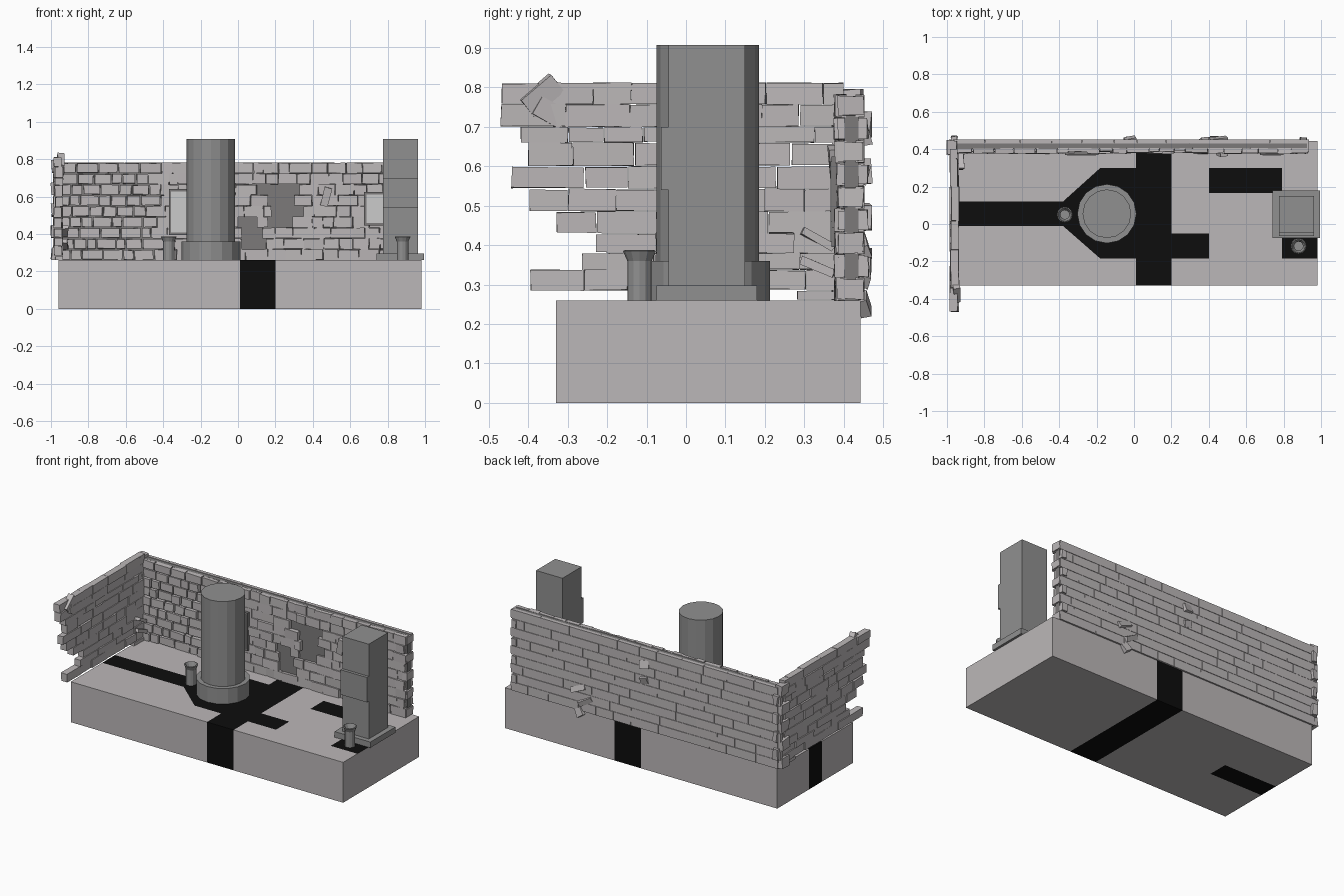
import bpy, bmesh, math, random
from mathutils import Vector, Euler

if "Cube" in bpy.data.objects:
    bpy.data.objects.remove(bpy.data.objects["Cube"])

random.seed(7)

def material(name, c):
    m = bpy.data.materials.new(name)
    m.diffuse_color = (*c, 1)
    m.use_nodes = True
    m.node_tree.nodes["Principled BSDF"].inputs["Base Color"].default_value = m.diffuse_color
    return m

STONE = material("stone", (0.50, 0.475, 0.48))
COLUMN = material("column_grey", (0.28, 0.28, 0.28))
DARK = material("dark_mortar", (0.20, 0.195, 0.195))
BLACK = material("black_path", (0.004, 0.004, 0.004))
PALE = material("pale_panel", (0.58, 0.58, 0.58))

def finish(name, bm, *mats):
    me = bpy.data.meshes.new(name)
    bm.to_mesh(me)
    bm.free()
    ob = bpy.data.objects.new(name, me)
    for m in mats:
        me.materials.append(m)
    bpy.context.collection.objects.link(ob)
    return ob

def add_box(bm, x, y, z, jitter=0.0, rot=(0, 0, 0)):
    c = Vector(((x[0]+x[1])/2, (y[0]+y[1])/2, (z[0]+z[1])/2))
    s = Vector((x[1]-x[0], y[1]-y[0], z[1]-z[0]))
    R = Euler(rot).to_matrix()
    for v in bmesh.ops.create_cube(bm, size=1)["verts"]:
        p = Vector(v.co[i]*s[i] + random.uniform(-jitter, jitter) for i in range(3))
        v.co = c + R @ p

def box(name, x, y, z, mat):
    bm = bmesh.new()
    add_box(bm, x, y, z)
    return finish(name, bm, mat)

def lathe(name, centre, profile, n, mat):
    bm = bmesh.new()
    vs = [bm.verts.new((r, 0, z)) for r, z in profile]
    es = [bm.edges.new(p) for p in zip(vs, vs[1:])]
    bmesh.ops.spin(bm, geom=vs+es, axis=(0, 0, 1), cent=(0, 0, 0), steps=n, angle=math.tau)
    bmesh.ops.remove_doubles(bm, verts=bm.verts, dist=1e-4)
    bmesh.ops.recalc_face_normals(bm, faces=bm.faces)
    bmesh.ops.translate(bm, verts=bm.verts, vec=(*centre, 0))
    return finish(name, bm, mat)

# Base block, cut along the path outlines so path faces can be black
def is_path(c, n):
    x, y = c.x, c.y
    if 0.01 < x < 0.20:
        return True
    if -0.01 < y < 0.12 and x < (-0.38 if n.z > -0.5 else -0.58):
        return True
    if n.z < 0.5:
        return False
    if -0.38 < x < 0.01:
        return y < min(0.30, 0.12+(x+0.38)*0.9) and y > max(-0.185, -0.01-(x+0.38)*0.875)
    return ((0.2 < x < 0.4 and -0.185 < y < -0.05) or (0.4 < x < 0.79 and 0.165 < y < 0.30)
            or (x > 0.79 and -0.185 < y < -0.07))

bm = bmesh.new()
add_box(bm, (-0.96, 0.98), (-0.33, 0.443), (0, 0.26))
cuts = [((x, 0, 0), (1, 0, 0)) for x in (-0.58, -0.38, 0.01, 0.20, 0.40, 0.79)]
cuts += [((0, y, 0), (0, 1, 0)) for y in (-0.185, -0.07, -0.05, -0.01, 0.12, 0.165, 0.30)]
cuts += [((-0.38, 0.12, 0), (-0.9, 1, 0)), ((-0.38, -0.01, 0), (0.875, 1, 0))]
for co, no in cuts:
    bmesh.ops.bisect_plane(bm, geom=bm.verts[:]+bm.edges[:]+bm.faces[:], plane_co=co, plane_no=no)
bm.normal_update()
for f in bm.faces:
    f.material_index = int(is_path(f.calc_center_median(), f.normal))
finish("base", bm, STONE, BLACK)

# Round column and its drum
lathe("round_column", (-0.145, 0.055), [(0, 0.26), (0.158, 0.26), (0.158, 0.36), (0.13, 0.36),
      (0.13, 0.907), (0, 0.907)], 16, COLUMN)

# Square column with plinth and front panel
box("square_plinth", (0.74, 0.995), (-0.075, 0.18), (0.26, 0.297), COLUMN)
box("square_column", (0.775, 0.963), (-0.045, 0.15), (0.297, 0.907), COLUMN)
box("column_panel", (0.775, 0.963), (-0.064, -0.045), (0.54, 0.70), COLUMN)

# Flared urns, hollow at the top
for i, c in enumerate([(-0.37, 0.05), (0.88, -0.118)]):
    lathe(f"urn_{i+1}", c, [(0, 0.26), (0.031, 0.26), (0.031, 0.36), (0.042, 0.385), (0.036, 0.388),
          (0.024, 0.36), (0.024, 0.30), (0, 0.30)], 12, COLUMN)

# Framed pictures on the back wall
for i, (x0, x1, z0, z1) in enumerate([(-0.37, -0.19, 0.395, 0.64), (0.675, 0.80, 0.445, 0.625)]):
    box(f"picture_frame_{i+1}", (x0, x1), (0.369, 0.39), (z0, z1), DARK)
    box(f"picture_panel_{i+1}", (x0+0.013, x1-0.013), (0.366, 0.38), (z0+0.013, z1-0.013), PALE)

def split(a, b, lo, hi):
    """Cut the span a..b into random brick lengths."""
    out = [a]
    while b - out[-1] > hi:
        out.append(out[-1] + random.uniform(lo, hi))
    if b - out[-1] < lo*0.5 and len(out) > 1:
        out.pop()
    return list(zip(out, out[1:] + [b]))

# Back wall: dark core, broken facing bricks in front, regular bricks behind
box("back_wall_core", (-0.97, 0.925), (0.402, 0.437), (0.26, 0.778), DARK)
ROWS, Z0, H = 9, 0.26, 0.058
holes = {1: [(0.02, 0.15)], 2: [(0.02, 0.13)], 3: [(0.0, 0.10), (0.16, 0.29)], 4: [(0.18, 0.35)],
         5: [(0.16, 0.30)], 6: [(0.10, 0.33)]}
front, back = bmesh.new(), bmesh.new()
for r in range(ROWS):
    z = (Z0+r*H, Z0+(r+1)*H)
    end = 0.93 - 0.012*(r % 2)
    start = -0.955
    for h0, h1 in holes.get(r, []) + [(end, end)]:
        for a, b in split(start, h0, 0.05, 0.12):
            g = 0.004 if a < -0.5 else 0.0012
            d = random.uniform(0.376, 0.389)
            add_box(front, (a+g, b-g), (d, 0.405), (z[0]+g, z[1]-g), 0.0025)
        start = h1
    for a, b in split(-0.97-0.02*(r % 2), end, 0.12, 0.22):
        add_box(back, (a+0.001, b-0.001), (0.43, 0.452), (z[0]+0.001, z[1]-0.001), 0.0005)
    # End quoins and corner blocks
    add_box(front, (end-0.03, end+0.004), (0.385, 0.45+0.012*(r % 2)), (z[0]+0.004, z[1]-0.004), 0.003)
    o = 0.022*(r % 2)
    add_box(front, (-0.998+o, -0.945), (0.37, 0.447+o), (z[0]+0.004, z[1]+0.012), 0.005)
finish("back_wall_front_bricks", front, STONE)
finish("back_wall_rear_bricks", back, STONE)

# Left wall: ragged open-jointed courses (bottom z, top z, ragged front end)
courses = [(0.26, 0.285, 0.28), (0.285, 0.338, -0.395), (0.338, 0.38, -0.265), (0.38, 0.43, -0.23),
           (0.43, 0.485, -0.33), (0.485, 0.543, -0.40), (0.543, 0.60, -0.445), (0.60, 0.66, -0.40),
           (0.66, 0.70, -0.42), (0.70, 0.757, -0.47), (0.757, 0.812, -0.47)]
bm = bmesh.new()
for z0, z1, y0 in courses:
    for a, b in split(y0, 0.40, 0.09, 0.19):
        g = random.choice((0.0005, 0.0005, 0.0025))
        d = random.uniform(-0.006, 0.003)
        add_box(bm, (-0.98+d, -0.938+d), (a+g, b-g), (z0+g, z1-g), 0.0015)
finish("left_wall_bricks", bm, STONE)

# Loose tilted bricks: in the left wall end, the corner and poking through the back
bm = bmesh.new()
for x, y, z, s, rot in [
        (-0.95, -0.365, 0.78, (0.035, 0.10, 0.055), (0.7, 0.1, 0.1)),
        (-0.95, -0.345, 0.735, (0.03, 0.08, 0.05), (-0.5, 0, 0.2)),
        (-0.93, 0.335, 0.415, (0.04, 0.09, 0.02), (-0.5, 0, 0.1)),
        (-0.93, 0.335, 0.345, (0.04, 0.09, 0.02), (-0.4, 0, -0.1)),
        (-0.02, 0.448, 0.68, (0.06, 0.03, 0.05), (0.3, 0.1, 0.2)),
        (-0.02, 0.448, 0.58, (0.05, 0.03, 0.04), (-0.3, 0.2, 0)),
        (0.45, 0.448, 0.40, (0.10, 0.03, 0.035), (0.3, 0.4, 0.1)),
        (0.40, 0.448, 0.33, (0.10, 0.03, 0.03), (-0.3, 0.5, 0.1)),
        (0.44, 0.452, 0.25, (0.05, 0.025, 0.05), (0.25, 0.6, 0)),
        (0.47, 0.38, 0.60, (0.04, 0.03, 0.10), (0.1, 0.25, 0.1))]:
    add_box(bm, *[(c-k/2, c+k/2) for c, k in zip((x, y, z), s)], 0.002, rot)
finish("loose_bricks", bm, STONE)
